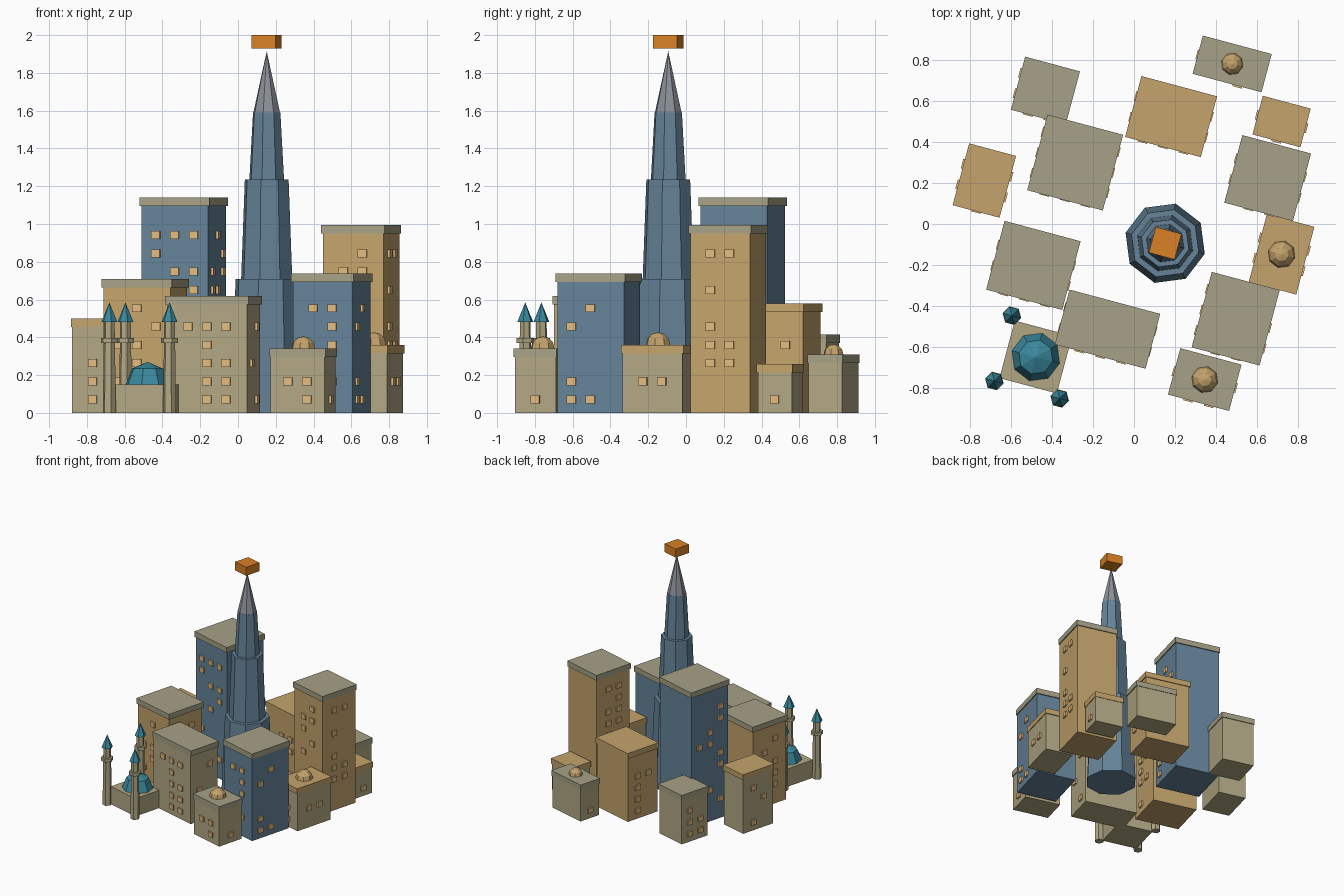
import bpy, bmesh, math, random
from mathutils import Matrix, Vector

if "Cube" in bpy.data.objects:
    bpy.data.objects.remove(bpy.data.objects["Cube"])

random.seed(4)
TURN = math.radians(-15)          # the whole city grid is turned


def mat(name, hexcol):
    m = bpy.data.materials.new(name)
    rgb = [(int(hexcol[i:i + 2], 16) / 255) ** 2.2 for i in (0, 2, 4)]
    m.diffuse_color = (*rgb, 1)
    m.use_nodes = True
    m.node_tree.nodes["Principled BSDF"].inputs["Base Color"].default_value = m.diffuse_color
    return m


BLUE, TAN, STONE = mat("blue", "668398"), mat("tan", "C3A26C"), mat("stone", "B1A683")
CAP, GLOW = mat("roof_grey", "A5A086"), mat("window", "E3BA7F")
TEAL, STEEL, ORANGE = mat("teal", "3C879B"), mat("steel", "8C9199"), mat("orange", "D8802A")


def finish(name, bm, x, y, material):
    me = bpy.data.meshes.new(name)
    bm.to_mesh(me)
    bm.free()
    ob = bpy.data.objects.new(name, me)
    bpy.context.collection.objects.link(ob)
    ob.location = (x, y, 0)
    ob.rotation_euler.z = TURN
    me.materials.append(material)
    return ob


def add_box(bm, c, s):
    bmesh.ops.create_cube(bm, size=1, matrix=Matrix.Translation(c) @ Matrix.Diagonal((*s, 1)))


def box(name, x, y, w, d, z0, z1, material):
    bm = bmesh.new()
    add_box(bm, (0, 0, (z0 + z1) / 2), (w, d, z1 - z0))
    return finish(name, bm, x, y, material)


def frustum(name, x, y, n, r0, r1, z0, z1, material):
    bm = bmesh.new()
    bmesh.ops.create_cone(bm, cap_ends=True, segments=n, radius1=r0, radius2=r1, depth=z1 - z0,
                          matrix=Matrix.Translation((0, 0, (z0 + z1) / 2)))
    # put a corner on the local x axis
    if not any(abs(v.co.y) < 1e-4 and v.co.x > 0.01 for v in bm.verts):
        bmesh.ops.rotate(bm, verts=bm.verts, matrix=Matrix.Rotation(math.pi / n, 3, 'Z'))
    return finish(name, bm, x, y, material)


def dome(name, x, y, r, z, rings, material):
    bm = bmesh.new()
    bmesh.ops.create_uvsphere(bm, u_segments=8, v_segments=rings, radius=r)
    bmesh.ops.bisect_plane(bm, geom=bm.verts[:] + bm.edges[:] + bm.faces[:],
                           plane_co=(0, 0, 0), plane_no=(0, 0, -1), clear_outer=True)
    bmesh.ops.translate(bm, verts=bm.verts, vec=(0, 0, z))
    return finish(name, bm, x, y, material)


def windows(name, x, y, w, d, h, patterns):
    """One digit per floor (bits = columns) for the front, right and left walls."""
    bm = bmesh.new()
    floors = max(1, int((h - 0.11) / 0.0968))
    walls = (((0, -1), (1, 0), d / 2, w), ((1, 0), (0, 1), w / 2, d), ((-1, 0), (0, -1), w / 2, d))
    for (n, t, off, span), pat in zip(walls, patterns):
        cols = max(1, int(span / 0.12))
        n, t = Vector((*n, 0)), Vector((*t, 0))
        for i in range(floors):
            bits = int(pat[i]) if i < len(pat) else (0 if pat else random.randrange(2 ** cols))
            for c in range(cols):
                if bits >> c & 1:
                    p = n * off + t * (c - (cols - 1) / 2) * 0.104
                    s = (0.048, 0.024) if n.x == 0 else (0.026, 0.048)
                    add_box(bm, (p.x, p.y, 0.07 + 0.0968 * i), (*s, 0.042))
    if bm.verts:
        finish(name, bm, x, y, GLOW)
    else:
        bm.free()


# blocks: x, y, roof width, roof depth, height, wall, roof, has dome, window patterns
BLOCKS = [
    (-.432, .651, .277, .268, .415, STONE, CAP, 0, ("", "000", "")),
    (-.287, .300, .382, .382, 1.14, BLUE, CAP, 0, ("2531024617", "", "")),
    (.181, .524, .382, .307, .58, TAN, TAN, 0, ("", "0102", "")),
    (.479, .781, .348, .193, .31, STONE, CAP, 1, ("", "00", "1")),
    (.720, .500, .242, .195, .26, STONE, TAN, 0, ("1", "1", "1")),
    (.652, .224, .347, .341, .995, TAN, CAP, 0, ("213012132", "003310103", "")),
    (.720, -.148, .240, .342, .36, STONE, TAN, 1, ("11", "03", "")),
    (.496, -.462, .343, .381, .737, BLUE, CAP, 0, ("121223", "310012", "")),
    (.345, -.759, .309, .234, .34, STONE, CAP, 1, ("23", "10", "01")),
    (-.129, -.513, .458, .277, .62, STONE, CAP, 0, ("66627", "20102", "")),
    (-.491, -.202, .384, .347, .71, TAN, CAP, 0, ("012342", "", "")),
    (-.730, .212, .237, .312, .50, STONE, TAN, 0, ("111", "", "")),
]
for k, (x, y, w, d, h, wall, roof, has_dome, pats) in enumerate(BLOCKS, 1):
    bw, bd = w / 1.045, d / 1.045
    box(f"block_{k}_walls", x, y, bw, bd, 0, h - .045, wall)
    box(f"block_{k}_roof", x, y, w, d, h - .045, h, roof)
    windows(f"block_{k}_windows", x, y, bw, bd, h, pats)
    if has_dome:
        dome(f"block_{k}_dome", x, y, .28 * min(w, d), h, 6, TAN)

# stepped central tower with spire and floating beacon
TX, TY = .152, -.094
for k, (r0, r1, z0, z1) in enumerate([(.20, .17, 0, .71), (.14, .12, .71, 1.235),
                                      (.095, .075, 1.235, 1.59)], 1):
    frustum(f"tower_tier_{k}", TX, TY, 8, r0, r1, z0, z1, BLUE)
frustum("tower_spire", TX, TY, 8, .073, 0, 1.59, 1.915, STEEL)
box("tower_beacon", TX, TY, .13, .13, 1.928, 2.0, ORANGE)

# domed hall with corner minarets
HX, HY = -.479, -.649
box("hall_base", HX, HY, .29, .29, 0, .15, STONE)
dome("hall_dome", HX, HY, .12, .15, 4, TEAL)
for k, (sx, sy) in enumerate([(-1, -1), (1, -1), (1, 1), (-1, 1)], 1):
    p = Matrix.Rotation(TURN, 2) @ Vector((sx * .165, sy * .165))
    mx, my = HX + p.x, HY + p.y
    frustum(f"minaret_{k}_shaft", mx, my, 6, .036, .029, 0, .48, STONE)
    frustum(f"minaret_{k}_balcony", mx, my, 6, .047, .047, .37, .397, STONE)
    frustum(f"minaret_{k}_cap", mx, my, 6, .044, 0, .48, .585, TEAL)
